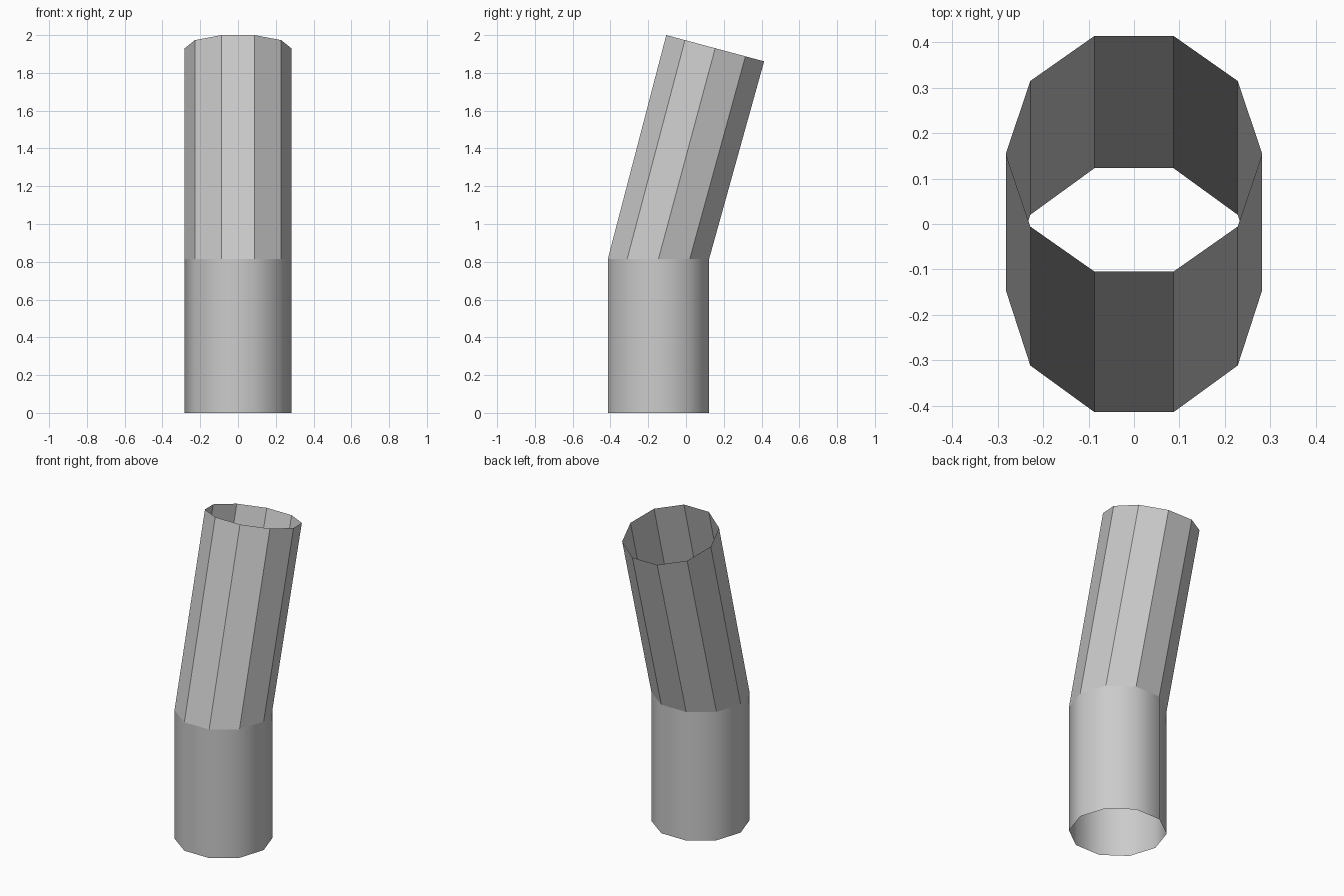
import bpy, bmesh
from math import radians
from mathutils import Matrix

if "Cube" in bpy.data.objects:
    bpy.data.objects.remove(bpy.data.objects["Cube"])

SIDES, RADIUS = 10, 0.282
TILT = radians(-15)


def ring(bm, y, z, tilt=0.0):
    """Ten-sided open ring centred at (0, y, z), tilted about x."""
    m = Matrix.Translation((0, y, z)) @ Matrix.Rotation(tilt, 4, 'X')
    return bmesh.ops.create_circle(bm, cap_ends=False, segments=SIDES,
                                   radius=RADIUS,
                                   matrix=m @ Matrix.Rotation(radians(90), 4, 'Z'))["verts"]


def tube(name, start, end, smooth):
    """Open, single-walled pipe section between two rings."""
    bm = bmesh.new()
    a, b = ring(bm, *start), ring(bm, *end)
    for i in range(SIDES):
        j = (i + 1) % SIDES
        bm.faces.new((a[i], a[j], b[j], b[i])).smooth = smooth
    bm.normal_update()
    # Keep the faces pointing away from the pipe axis
    f = bm.faces[:][0]
    mid = sum((v.co for v in a + b), a[0].co * 0) / (2 * SIDES)
    if f.normal.dot(f.calc_center_median() - mid) < 0:
        bmesh.ops.reverse_faces(bm, faces=bm.faces[:])
    mesh = bpy.data.meshes.new(name)
    bm.to_mesh(mesh)
    bm.free()
    obj = bpy.data.objects.new(name, mesh)
    bpy.context.collection.objects.link(obj)
    return obj


# Upright smooth base, then the faceted pipe leaning backwards
joint = (-0.1455, 0.816)
tube("lower_pipe", (joint[0], 0.0), joint, True)
tube("upper_pipe", joint, (0.1545, 1.9306, TILT), False)
